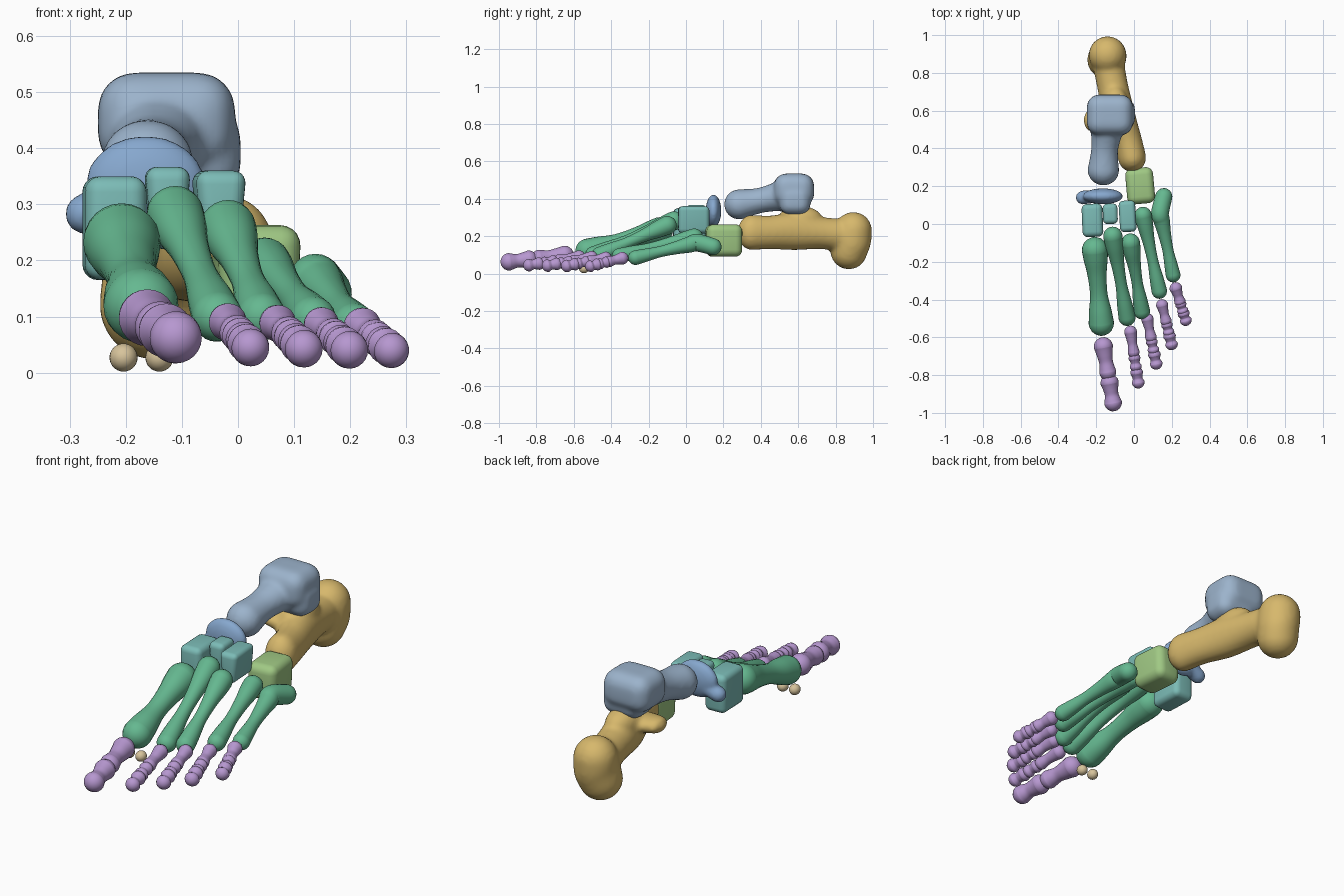
import bpy, bmesh, math
from mathutils import Vector, Matrix

if "Cube" in bpy.data.objects:
    bpy.data.objects.remove(bpy.data.objects["Cube"])

COLORS = {
    "gold": (0.68, 0.48, 0.15), "steel": (0.33, 0.45, 0.60), "blue": (0.24, 0.39, 0.62),
    "teal": (0.20, 0.50, 0.47), "lime": (0.35, 0.58, 0.23), "green": (0.13, 0.48, 0.28),
    "purple": (0.47, 0.31, 0.63), "sand": (0.68, 0.55, 0.33)}
MATS = {}
for key, c in COLORS.items():
    MATS[key] = bpy.data.materials.new(key)
    MATS[key].diffuse_color = (*c, 1)


def finish(name, bm, color, fuse=0.0):
    bmesh.ops.recalc_face_normals(bm, faces=bm.faces)
    me = bpy.data.meshes.new(name)
    bm.to_mesh(me)
    bm.free()
    me.shade_smooth()
    me.materials.append(MATS[color])
    ob = bpy.data.objects.new(name, me)
    bpy.context.collection.objects.link(ob)
    if fuse:  # melt overlapping lumps into one bone
        r = ob.modifiers.new("fuse", 'REMESH')
        r.mode, r.voxel_size, r.use_smooth_shade = 'VOXEL', fuse, True
        s = ob.modifiers.new("soften", 'SMOOTH')
        s.factor, s.iterations = 0.5, 10
    return ob


def spline(p, t):
    """Catmull-Rom through the tuples in p, t in segments."""
    i = min(int(t), len(p) - 2)
    f = t - i
    a, b, c, d = p[max(i - 1, 0)], p[i], p[i + 1], p[min(i + 2, len(p) - 1)]
    return [0.5 * (2 * q + (r - o) * f + (2 * o - 5 * q + 4 * r - s) * f * f
            + (3 * q - o - 3 * r + s) * f ** 3) for o, q, r, s in zip(a, b, c, d)]


def tube(bm, pts, sides=24, steps=6, cap=5):
    """Round-ended loft through (x, y, z, half width, half height)."""
    pts = [p if len(p) == 5 else (*p, p[3]) for p in pts]
    n = (len(pts) - 1) * steps
    samples = [spline(pts, i / steps) for i in range(n + 1)]
    pos = [Vector(s[:3]) for s in samples]
    rings = []

    def ring(c, tan, w, h):
        side = tan.cross(Vector((0, 0, 1))).normalized()
        up = side.cross(tan)
        rings.append([bm.verts.new(c + side * (w * math.cos(a)) + up * (h * math.sin(a)))
                      for a in (2 * math.pi * k / sides for k in range(sides))])

    for i, s in enumerate(samples):
        tan = (pos[min(i + 1, n)] - pos[max(i - 1, 0)]).normalized()
        w, h = s[3], s[4]
        dome = [math.pi / 2 * k / cap for k in range(1, cap)]
        m = min(w, h)
        if i == 0:
            start = bm.verts.new(pos[0] - tan * m)
            for a in reversed(dome):
                ring(pos[0] - tan * (m * math.sin(a)), tan, w * math.cos(a), h * math.cos(a))
        ring(pos[i], tan, w, h)
        if i == n:
            for a in dome:
                ring(pos[n] + tan * (m * math.sin(a)), tan, w * math.cos(a), h * math.cos(a))
            end = bm.verts.new(pos[n] + tan * m)
    for k in range(sides):
        j = (k + 1) % sides
        for a, b in zip(rings, rings[1:]):
            bm.faces.new((a[k], a[j], b[j], b[k]))
        bm.faces.new((start, rings[0][j], rings[0][k]))
        bm.faces.new((end, rings[-1][k], rings[-1][j]))


def ball(bm, c, r):
    bmesh.ops.create_uvsphere(bm, u_segments=24, v_segments=16, radius=1,
                              matrix=Matrix.Translation(c) @ Matrix.Diagonal((*r, 1)))


def block(bm, lo, hi, bevel, taper=1.0, turn=0.0):
    """Rounded box from corner to corner, narrowed towards its underside."""
    lo, hi = Vector(lo), Vector(hi)
    g = bmesh.ops.create_cube(bm, size=1)["verts"]
    for v in g:
        if v.co.z < 0:
            v.co.x *= taper
        v.co = (lo + hi) / 2 + Matrix.Rotation(turn, 3, 'Z') @ (v.co * (hi - lo))
    edges = list({e for v in g for e in v.link_edges})
    bmesh.ops.bevel(bm, geom=edges, offset=bevel, segments=5, profile=0.5, affect='EDGES')


def long_bone(name, a, ra, b, rb, color, waist, extra=()):
    """Bone with flared ends: sphere centres a and b, thin shaft between."""
    a, b = Vector(a), Vector(b)
    rows = ((0, ra), (0.13, ra * 0.92), (0.34, ra * waist * 1.08), (0.6, waist * (ra + rb) / 2),
            (0.84, rb * 0.9), (1, rb))
    bm = bmesh.new()
    tube(bm, list(extra) + [(*a.lerp(b, t), r) for t, r in rows])
    finish(name, bm, color)


# heel bone: tall tuber, body, rear facet and inner shelf
bm = bmesh.new()
tube(bm, [(-0.15, 0.87, 0.12, 0.098, 0.10), (-0.14, 0.885, 0.175, 0.10, 0.105),
          (-0.14, 0.895, 0.23, 0.10, 0.10)])
tube(bm, [(-0.14, 0.87, 0.20, 0.085, 0.095), (-0.115, 0.74, 0.215, 0.082, 0.085),
          (-0.08, 0.58, 0.225, 0.085, 0.10), (-0.035, 0.45, 0.22, 0.075, 0.09),
          (-0.01, 0.35, 0.22, 0.075, 0.095)])
ball(bm, (-0.10, 0.61, 0.29), (0.075, 0.12, 0.072))
tube(bm, [(-0.09, 0.56, 0.26, 0.08, 0.05), (-0.17, 0.55, 0.275, 0.075, 0.04),
          (-0.23, 0.55, 0.28, 0.06, 0.037)])
finish("heel_bone", bm, "gold", 0.011)

# ankle bone: pulley-shaped body, neck and round head
bm = bmesh.new()
block(bm, (-0.25, 0.47, 0.36), (-0.005, 0.685, 0.535), 0.065)
block(bm, (-0.20, 0.50, 0.315), (0.005, 0.665, 0.47), 0.055)
tube(bm, [(-0.14, 0.53, 0.42, 0.095, 0.085), (-0.155, 0.40, 0.392, 0.072, 0.068),
          (-0.162, 0.285, 0.37, 0.085, 0.082)])
finish("ankle_bone", bm, "steel", 0.011)

# boat-shaped bone with inner knob
bm = bmesh.new()
ball(bm, (-0.165, 0.147, 0.335), (0.108, 0.042, 0.088))
tube(bm, [(-0.20, 0.147, 0.31, 0.035), (-0.24, 0.143, 0.295, 0.036), (-0.272, 0.14, 0.283, 0.037)])
finish("boat_bone", bm, "blue", 0.008)

# three wedge bones and the cube bone
for name, lo, hi, taper, turn, color, bevel in (
        ("inner_wedge", (-0.275, -0.068, 0.165), (-0.165, 0.107, 0.35), 1.0, 0.04, "teal", 0.028),
        ("middle_wedge", (-0.167, 0.0, 0.22), (-0.085, 0.108, 0.367), 0.7, 0.04, "teal", 0.024),
        ("outer_wedge", (-0.08, -0.042, 0.215), (0.012, 0.124, 0.36), 0.7, 0.06, "teal", 0.024),
        ("cube_bone", (-0.043, 0.107, 0.09), (0.108, 0.298, 0.263), 0.9, 0.09, "lime", 0.038)):
    bm = bmesh.new()
    block(bm, lo, hi, bevel, taper, turn)
    finish(name, bm, color)

# instep bones, inner to outer
INSTEP = [((-0.207, -0.138, 0.233), 0.069, (-0.173, -0.525, 0.12), 0.067, 0.68),
          ((-0.112, -0.065, 0.282), 0.051, (-0.037, -0.495, 0.10), 0.045, 0.64),
          ((-0.018, -0.10, 0.258), 0.050, (0.042, -0.462, 0.10), 0.043, 0.64),
          ((0.048, 0.045, 0.195), 0.046, (0.134, -0.355, 0.095), 0.041, 0.66),
          ((0.138, 0.06, 0.165), 0.047, (0.207, -0.27, 0.085), 0.039, 0.68)]
for i, (a, ra, b, rb, w) in enumerate(INSTEP):
    knob = [(0.158, 0.145, 0.143, 0.045)] if i == 4 else ()
    long_bone(f"instep_bone_{i + 1}", a, ra, b, rb, "green", w, knob)

# toes: start, tip, radii, spans of each toe bone along the line
THREE = ((0, 0.40), (0.53, 0.68), (0.82, 1))
TOES = [((-0.162, -0.65, 0.098), (-0.111, -0.945, 0.063), 0.051, 0.047, ((0, 0.45), (0.65, 1))),
        ((-0.018, -0.572, 0.09), (0.022, -0.837, 0.045), 0.034, 0.034, THREE),
        ((0.071, -0.505, 0.088), (0.117, -0.737, 0.043), 0.033, 0.034, THREE),
        ((0.149, -0.43, 0.085), (0.198, -0.634, 0.041), 0.032, 0.034, THREE),
        ((0.222, -0.342, 0.082), (0.273, -0.508, 0.040), 0.034, 0.032, THREE)]
for i, (a, b, ra, rb, spans) in enumerate(TOES):
    a, b = Vector(a), Vector(b)
    for j, (s, e) in enumerate(spans):
        r0, r1 = (ra + (rb - ra) * t for t in (s, e))
        if 0 < j < len(spans) - 1:
            r0, r1 = r0 * 0.93, r1 * 0.93
        elif j == 0:
            r1 *= 0.92
        long_bone(f"toe_{i + 1}_bone_{j + 1}", a.lerp(b, s), r0, a.lerp(b, e), r1, "purple", 0.76)

# two pea bones under the ball of the foot
for side, x in (("inner", -0.204), ("outer", -0.14)):
    bm = bmesh.new()
    ball(bm, (x, -0.545, 0.027), (0.025, 0.027, 0.025))
    finish(f"pea_bone_{side}", bm, "sand")

for m in bpy.data.materials:
    if m.users and not m.is_grease_pencil:
        m.use_nodes = True
        m.node_tree.nodes["Principled BSDF"].inputs["Base Color"].default_value = m.diffuse_color
